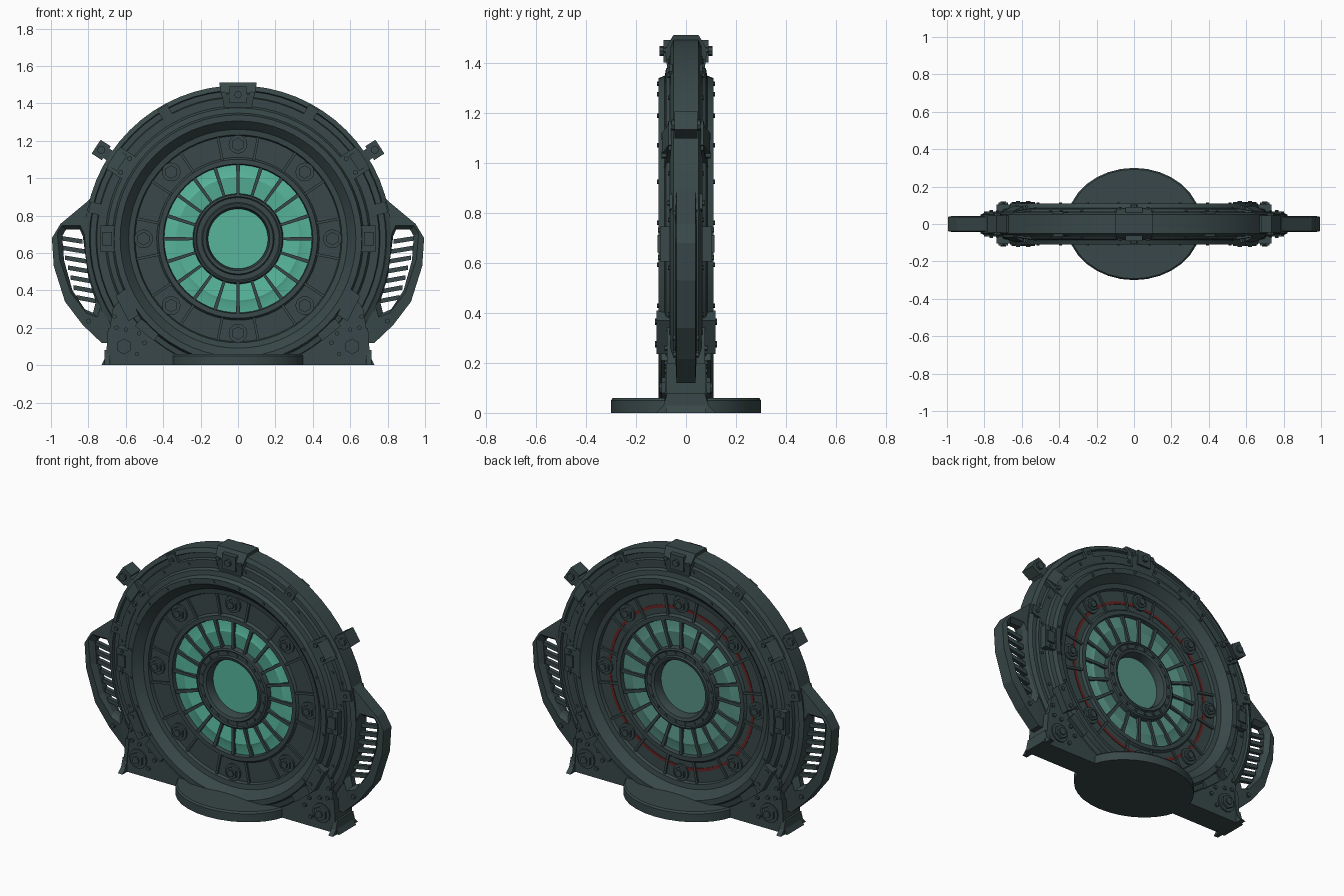
import bpy, bmesh, math
from math import cos, sin, pi, radians
from mathutils import Matrix, Vector

if "Cube" in bpy.data.objects:
    bpy.data.objects.remove(bpy.data.objects["Cube"])

CZ = 0.676  # height of the portal centre


def material(name, rgb):
    m = bpy.data.materials.new(name)
    m.diffuse_color = (*rgb, 1)
    m.use_nodes = True
    m.node_tree.nodes["Principled BSDF"].inputs["Base Color"].default_value = m.diffuse_color
    return m


METAL = material("dark teal metal", (0.040, 0.064, 0.065))
GLASS = material("green glass", (0.095, 0.46, 0.325))
GLASS_BACK = material("dull green glass", (0.095, 0.29, 0.23))
RED = material("dark red", (0.14, 0.017, 0.017))


def finish(name, bm, *mats, smooth=True, back_split=False):
    bmesh.ops.recalc_face_normals(bm, faces=bm.faces)
    if back_split:
        for f in bm.faces:
            f.material_index = 1 if f.calc_center_median().y > 0 else 0
    me = bpy.data.meshes.new(name)
    bm.to_mesh(me)
    bm.free()
    for m in mats:
        me.materials.append(m)
    if smooth:
        me.polygons.foreach_set("use_smooth", [True] * len(me.polygons))
        me.set_sharp_from_angle(angle=radians(25))
    ob = bpy.data.objects.new(name, me)
    bpy.context.collection.objects.link(ob)
    return ob


def lathe(profile, seg=64, mirrored=True):
    """Revolve (radius, y) points about the portal axis."""
    bm = bmesh.new()
    loop = profile + [(r, -y) for r, y in reversed(profile)] if mirrored else profile
    rings = [[bm.verts.new((r * cos(2 * pi * i / seg), y, CZ + r * sin(2 * pi * i / seg)))
              for r, y in loop] for i in range(seg)]
    n = len(loop)
    for i in range(seg):
        a, b = rings[i], rings[(i + 1) % seg]
        for j in range(n):
            k = (j + 1) % n
            bm.faces.new((a[j], a[k], b[k], b[j]))
    return bm


def polar(r, deg):
    a = radians(deg)
    return Matrix.Translation((r * cos(a), 0, CZ + r * sin(a))) @ Matrix.Rotation(-a, 4, 'Y')


def block(bm, r, deg, dr, dt, hy, taper=1.0, outer_hy=None):
    """Box through the portal: dr radial, dt tangential, hy half depth."""
    res = bmesh.ops.create_cube(bm, size=1)
    for v in res['verts']:
        t = taper if v.co.x < 0 else 1
        h = outer_hy if outer_hy and v.co.x > 0 else hy
        v.co = Vector((v.co.x * dr, v.co.y * 2 * h, v.co.z * dt * t))
    bmesh.ops.transform(bm, matrix=polar(r, deg), verts=res['verts'])


def bolt(bm, x, z, rad, hy, seg=6):
    """Bolt running through both sides."""
    mat = Matrix.Translation((x, 0, z)) @ Matrix.Rotation(pi / 2, 4, 'X')
    bmesh.ops.create_cone(bm, cap_ends=True, segments=seg, radius1=rad,
                          radius2=rad, depth=2 * hy, matrix=mat)


def polar_bolt(bm, r, deg, rad, hy, seg=6):
    bolt(bm, r * cos(radians(deg)), CZ + r * sin(radians(deg)), rad, hy, seg)


def prism(bm, pts, lo, hi, place):
    a = [bm.verts.new(place(p, q, lo)) for p, q in pts]
    b = [bm.verts.new(place(p, q, hi)) for p, q in pts]
    n = len(pts)
    bm.faces.new(a)
    bm.faces.new(b[::-1])
    for i in range(n):
        bm.faces.new((a[i], a[(i + 1) % n], b[(i + 1) % n], b[i]))


def frame(bm, loops, s):
    """Plate with a window: (loop, half depth) pairs from outside to inside."""
    path = [(l, -h) for l, h in loops] + [(l, h) for l, h in reversed(loops)]
    v = [[bm.verts.new((s * x, y, z)) for x, z in loop] for loop, y in path]
    n, m = len(v[0]), len(v)
    for i in range(n):
        j = (i + 1) % n
        for k in range(m):
            a, b = v[k], v[(k + 1) % m]
            bm.faces.new((a[i], a[j], b[j], b[i]))


# main stepped ring, cut flat at the ground
bm = lathe([(.395, .035), (.40, .056), (.425, .056), (.435, .042), (.55, .042), (.556, .06),
            (.585, .064), (.60, .08), (.63, .11), (.662, .11), (.672, .085), (.70, .08),
            (.71, .066), (.755, .066), (.76, .048), (.79, .048), (.795, .062), (.82, .05)])
bmesh.ops.bisect_plane(bm, geom=bm.verts[:] + bm.edges[:] + bm.faces[:], plane_co=(0, 0, 0.0),
                       plane_no=(0, 0, -1), clear_outer=True)
bmesh.ops.holes_fill(bm, edges=[e for e in bm.edges if e.is_boundary], sides=0)
finish("main_ring", bm, METAL)

# glass petals, centre lens and hub
finish("petal_glass", lathe([(.22, .026), (.33, .042), (.345, .036), (.41, .032)]),
       GLASS, GLASS_BACK, back_split=True)
bm = bmesh.new()
for y in (-.004, .004):
    mat = Matrix.Translation((0, y, CZ)) @ Matrix.Rotation(pi / 2, 4, 'X')
    bmesh.ops.create_cone(bm, cap_ends=True, segments=48, radius1=.165, radius2=.165,
                          depth=.008, matrix=mat)
finish("centre_lens", bm, GLASS, GLASS_BACK, back_split=True)
finish("hub_ring", lathe([(.16, .03), (.17, .06), (.188, .066), (.194, .056),
                          (.22, .056), (.226, .062), (.236, .058), (.242, .03)], 48), METAL)

# petal spokes and hub studs
bm = bmesh.new()
for i in range(20):
    block(bm, .318, 18 * i, .17, .020, .05, .75)
    polar_bolt(bm, .207, 18 * i + 9, .009, .062)
finish("petal_spokes", bm, METAL, smooth=False)

# panel ribs and large bolts
bm = bmesh.new()
for i in range(16):
    block(bm, .493, 22.5 * i + 11.25, .13, .014, .052)
for i in range(8):
    polar_bolt(bm, .505, 45 * i, .05, .053, 16)
    polar_bolt(bm, .505, 45 * i, .036, .066)
    polar_bolt(bm, .505, 45 * i, .02, .074, 10)
finish("panel_ribs_and_bolts", bm, METAL, smooth=False)

# red line on the back panel
finish("back_red_line", lathe([(.468, .040), (.468, .045), (.486, .045), (.486, .040)],
                              64, mirrored=False), RED)

# rim studs and clips
bm = bmesh.new()
for i in range(24):
    a = 15 * i + 7.5
    if not 230 < a < 310:
        polar_bolt(bm, .646, a, .009, .116)
        polar_bolt(bm, .735, a, .009, .072)
for a in (12, 60, 120, 168):
    block(bm, .78, a, .065, .06, .066)
    polar_bolt(bm, .78, a, .012, .074)
finish("rim_clips", bm, METAL, smooth=False)

# crown bracket, side brackets, angled lugs
bm = bmesh.new()
block(bm, .74, 90, .08, .18, .075, .82, .085)
block(bm, .805, 90, .06, .20, .085, .9, .05)
block(bm, .77, 90, .09, .09, .09)
block(bm, .822, 90, .025, .13, .05)
polar_bolt(bm, .77, 90, .02, .105, 8)
for s in (-.075, .075):
    bolt(bm, s, CZ + .775, .012, .09)
for a in (0, 180):
    block(bm, .69, a, .09, .14, .104)
    block(bm, .70, a, .05, .07, .114)
    for d in (-4.5, 4.5):
        polar_bolt(bm, .70, a + d, .01, .112)
for a in (33, 147):
    block(bm, .72, a, .15, .14, .09, 1, .07)
    block(bm, .77, a, .06, .10, .095, 1, .07)
    block(bm, .83, a, .12, .06, .045)
    block(bm, .872, a, .065, .088, .045)
    polar_bolt(bm, .872, a, .022, .058, 8)
    for d in (-3.5, 3.5):
        polar_bolt(bm, .72, a + d, .014, .098)
finish("brackets_and_lugs", bm, METAL, smooth=False)

# slotted side handles, thinning toward the window
OUT = [(.62, 1.06), (.80, .88), (.95, .755), (.995, .68), (.985, .53), (.925, .34),
       (.83, .215), (.73, .12), (.62, .12), (.60, .45)]
WIN = [(.83, .69), (.845, .725), (.92, .725), (.94, .69), (.93, .56), (.885, .40),
       (.82, .30), (.775, .28), (.76, .34), (.80, .47)]
LIP = [(.852 + (x - .852) * 1.3, .51 + (z - .51) * 1.1) for x, z in WIN]
bm = bmesh.new()
for s in (-1, 1):
    frame(bm, [(OUT, .038), (LIP, .044), (WIN, .016)], s)
    for i in range(7):  # rungs
        z = .345 + i * .053
        xi, xo = .755 + .22 * (z - .32), .835 + .30 * (z - .32)
        prism(bm, [(xi, z - .014), (xo + .02, z + .006), (xo + .02, z + .030), (xi, z + .010)],
              -.012, .012, lambda p, q, y: (s * p, y, q))
    for x, z in ((.80, .80), (.72, .90), (.80, .235), (.72, .30)):
        bolt(bm, s * x, z, .014, .052)
finish("side_handles", bm, METAL, smooth=False)

# corner feet with braces, flared toes and bolts
FOOT = [(.25, 0), (.71, 0), (.70, .05), (.69, .17), (.67, .30), (.60, .40), (.55, .31),
        (.45, .19), (.33, .10)]
BRACE = [(.53, .27), (.585, .235), (.655, .37), (.60, .41)]
TOE = [(-.12, 0), (-.09, .03), (-.075, .08), (.075, .08), (.09, .03), (.12, 0)]
bm = bmesh.new()
for s in (-1, 1):
    def side(p, q, y): return (s * p, y, q)
    prism(bm, FOOT, -.075, .075, side)
    prism(bm, BRACE, -.118, .118, side)
    prism(bm, [(.42, .17), (.45, .13), (.55, .21), (.52, .25)], -.10, .10, side)
    prism(bm, [(.69, 0), (.73, 0), (.705, .05), (.695, .2), (.67, .2)], -.08, .08, side)
    prism(bm, TOE, .685, .715, lambda p, q, x: (s * x, p, q))
    bolt(bm, s * .61, .10, .058, .083, 12)
    bolt(bm, s * .61, .10, .042, .098)
    bolt(bm, s * .61, .10, .022, .106, 8)
    for x, z in ((.53, .17), (.50, .12), (.65, .20), (.60, .19), (.66, .26), (.54, .06)):
        bolt(bm, s * x, z, .012, .086)
    for x, z in ((.565, .275), (.62, .365)):
        bolt(bm, s * x, z, .013, .124)
finish("corner_feet", bm, METAL, smooth=False)

# oval base plate
bm = bmesh.new()
bmesh.ops.create_cone(bm, cap_ends=True, segments=32, radius1=1, radius2=1, depth=.05,
                      matrix=Matrix.Translation((0, 0, .025)))
bmesh.ops.create_cone(bm, cap_ends=True, segments=32, radius1=1, radius2=.975, depth=.01,
                      matrix=Matrix.Translation((0, 0, .055)))
bmesh.ops.scale(bm, vec=(.36, .30, 1), verts=bm.verts)
finish("base_plate", bm, METAL)
